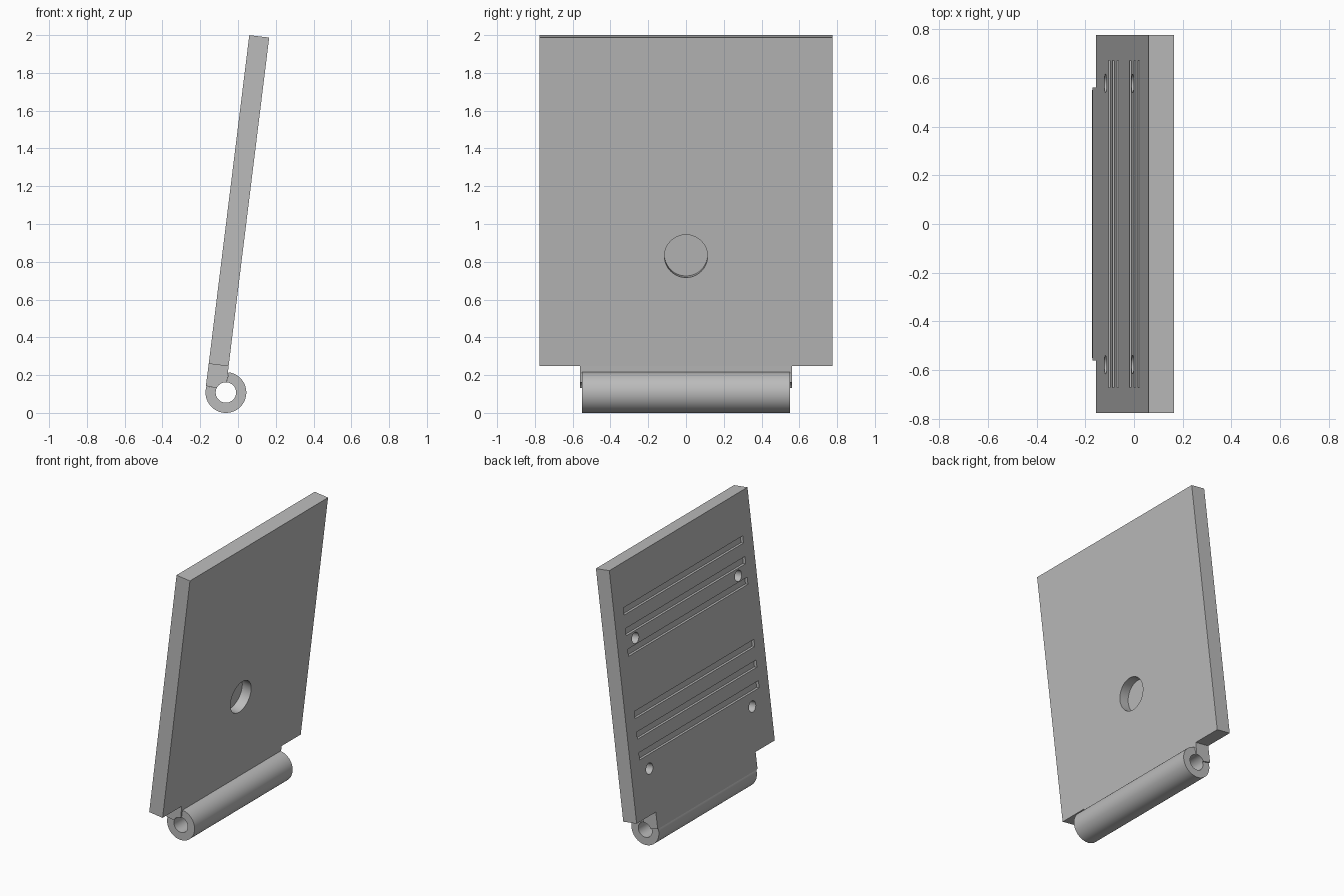
import bpy, bmesh, math
from mathutils import Vector, Matrix

if "Cube" in bpy.data.objects:
    bpy.data.objects.remove(bpy.data.objects["Cube"], do_unlink=True)

grey = bpy.data.materials.new("plain_grey")
grey.use_nodes = True
grey.diffuse_color = (0.5, 0.5, 0.5, 1)
grey.node_tree.nodes["Principled BSDF"].inputs["Base Color"].default_value = (0.5, 0.5, 0.5, 1)

# Leaning frame: local x runs through the thickness, local z up the plate
THICK, HEIGHT, HALF = 0.106, 1.753, 0.775
LEAN = Matrix.Translation((-0.155, 0, 0.26)) @ Matrix.Rotation(math.radians(7.04), 4, 'Y')


def finish(bm, name, matrix=None):
    bmesh.ops.recalc_face_normals(bm, faces=bm.faces)
    if matrix:
        bm.transform(matrix)
    mesh = bpy.data.meshes.new(name)
    bm.to_mesh(mesh)
    bm.free()
    mesh.materials.append(grey)
    obj = bpy.data.objects.new(name, mesh)
    bpy.context.collection.objects.link(obj)
    return obj


def add_box(bm, low, high):
    low, high = Vector(low), Vector(high)
    scale = Matrix.Diagonal((*(high - low), 1))
    bmesh.ops.create_cube(bm, size=1, matrix=Matrix.Translation((low + high) / 2) @ scale)


def add_rod(bm, x0, x1, y, z, radius, sides):
    place = Matrix.Translation(((x0 + x1) / 2, y, z)) @ Matrix.Rotation(math.pi / 2, 4, 'Y')
    bmesh.ops.create_cone(bm, cap_ends=True, segments=sides, radius1=radius,
                          radius2=radius, depth=x1 - x0, matrix=place)


def prism(name, outline, half):
    # Extrude an x-z outline across the width
    bm = bmesh.new()
    face = bm.faces.new([bm.verts.new((x, -half, z)) for x, z in outline])
    ext = bmesh.ops.extrude_face_region(bm, geom=[face])
    moved = [v for v in ext["geom"] if isinstance(v, bmesh.types.BMVert)]
    bmesh.ops.translate(bm, verts=moved, vec=(0, 2 * half, 0))
    return finish(bm, name)


def arc(radius, start, end, steps):
    cx, cz = -0.064, 0.108
    angles = [math.radians(start + (end - start) * i / steps) for i in range(steps + 1)]
    return [(cx + radius * math.cos(a), cz + radius * math.sin(a)) for a in angles]


# Main leaf
bm = bmesh.new()
add_box(bm, (0, -HALF, 0), (THICK, HALF, HEIGHT))
plate = finish(bm, "leaf_plate", LEAN)

# Recesses: two groups of three slots, four small holes, one large round pocket
bm = bmesh.new()
for base in (0.403, 1.12):
    for i in range(3):
        z = base + i * 0.143
        add_box(bm, (-0.05, -0.67, z), (0.02, 0.67, z + 0.05))
for z in (0.308, 1.213):
    for y in (-0.577, 0.577):
        add_rod(bm, -0.05, 0.06, y, z, 0.038, 32)
add_rod(bm, THICK - 0.07, THICK + 0.05, 0, 0.587, 0.114, 64)
cutter = finish(bm, "recess_cutter", LEAN)
cutter.hide_render = True
cutter.hide_set(True)

cut = plate.modifiers.new("recesses", 'BOOLEAN')
cut.operation = 'DIFFERENCE'
cut.solver = 'EXACT'
cut.object = cutter
bpy.context.view_layer.objects.active = plate
plate.select_set(True)
bpy.ops.object.modifier_apply(modifier=cut.name)
bpy.data.objects.remove(cutter, do_unlink=True)

# Tongue joining the leaf to the barrel, hollowed to follow the bore
corner = LEAN @ Vector((THICK, 0, 0))
tongue = prism("hinge_tongue",
               [(-0.155, 0.26), (corner.x, corner.z)] + arc(0.054, 84, 155, 14)
               + [(-0.17, 0.143)], 0.56)

# Rolled barrel with open bore
barrel = prism("hinge_barrel",
               arc(0.108, 83, -198, 72) + arc(0.054, -205, 84, 72), 0.55)

for obj in (plate, tongue, barrel):
    bpy.ops.object.select_all(action='DESELECT')
    obj.select_set(True)
    bpy.context.view_layer.objects.active = obj
    bpy.ops.object.shade_smooth_by_angle(angle=math.radians(30))
